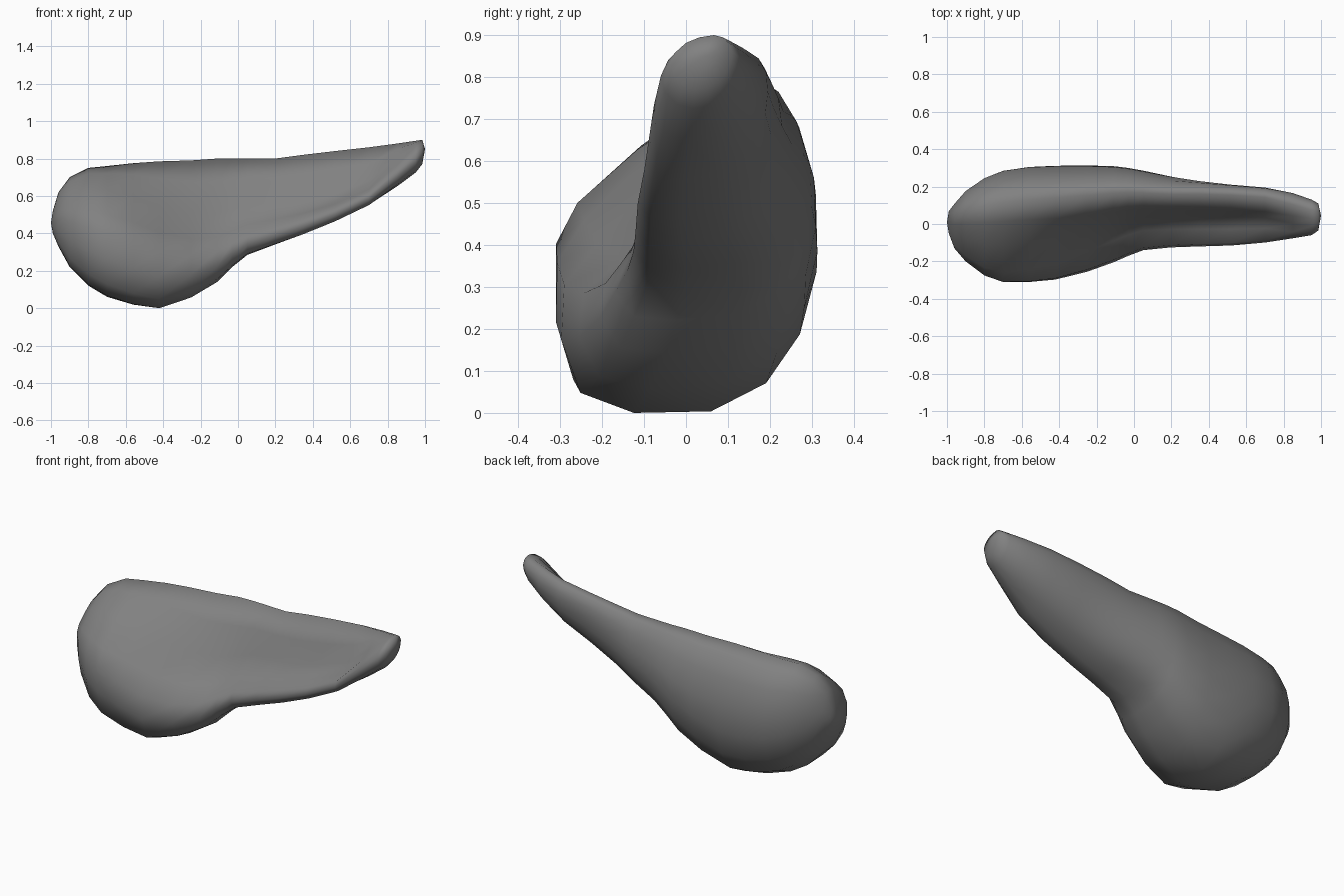
import bpy
import bmesh

default = bpy.data.objects.get("Cube")
if default:
    bpy.data.objects.remove(default, do_unlink=True)


def make_material(name, colour):
    material = bpy.data.materials.new(name)
    material.use_nodes = True
    material.diffuse_color = colour
    material.node_tree.nodes["Principled BSDF"].inputs["Base Color"].default_value = colour
    return material


def smoothstep(low, high, value):
    t = min(max((value - low) / (high - low), 0), 1)
    return t * t * (3 - 2 * t)


# Unit cross-sections (depth, height), from the crest down the back and up the front
bulb_section = [(.71, 1), (.84, .93), (.93, .81), (.99, .62), (.99, .41), (.91, .21),
                (.76, .07), (.55, 0), (.26, .01), (.06, .1), (0, .3), (0, .5),
                (.08, .64), (.32, .82), (.54, .95)]
waist_section = [(.72, 1), (.83, .94), (.92, .82), (.99, .64), (1, .47), (.96, .3),
                 (.86, .14), (.64, .03), (.32, 0), (.1, .01), (0, .1), (.03, .21),
                 (.25, .31), (.41, .51), (.52, .78)]
scooped_section = [(.83, 1), (.93, .95), (.99, .84), (1, .69), (.98, .52), (.91, .35),
                   (.78, .19), (.58, .07), (.32, .01), (.1, 0), (0, .09), (.04, .19),
                   (.27, .25), (.47, .4), (.57, .7)]
tip_section = [(.7, 1), (.84, .96), (.94, .86), (1, .7), (.98, .52), (.91, .32),
               (.77, .15), (.6, .03), (.4, 0), (.2, .07), (.05, .25), (0, .48),
               (.08, .7), (.24, .86), (.46, .96)]

# Stations along the length: x, front, back, bottom, top
stations = [
    (-.99, -.05, .07, .4, .52),
    (-.96, -.13, .11, .33, .62),
    (-.9, -.2, .18, .22, .7),
    (-.8, -.275, .25, .12, .75),
    (-.7, -.31, .29, .06, .76),
    (-.56, -.31, .31, .015, .775),
    (-.42, -.297, .315, -.005, .785),
    (-.25, -.255, .315, .055, .79),
    (-.11, -.205, .31, .14, .8),
    (-.03, -.17, .3, .22, .8),
    (.05, -.14, .285, .285, .8),
    (.2, -.125, .255, .34, .8),
    (.35, -.12, .23, .395, .82),
    (.52, -.115, .21, .465, .84),
    (.7, -.1, .195, .55, .86),
    (.85, -.08, .165, .65, .88),
    (.95, -.06, .13, .725, .895),
    (.985, -.035, .11, .77, .9),
]


def mix(first, second, amount):
    return [(a + (c - a) * amount, b + (d - b) * amount)
            for (a, b), (c, d) in zip(first, second)]


def section_ring(bm, station):
    x, front, back, bottom, top = station
    section = mix(bulb_section, waist_section, smoothstep(-.8, .12, x))
    section = mix(section, scooped_section, smoothstep(.05, .5, x))
    section = mix(section, tip_section, smoothstep(.65, 1, x))
    return [bm.verts.new((x, front + (back - front) * depth, bottom + (top - bottom) * height))
            for depth, height in section]


# Loft the rings and close both ends with fans
bm = bmesh.new()
rings = [section_ring(bm, station) for station in stations]
count = len(bulb_section)
for near, far in zip(rings, rings[1:]):
    for i in range(count):
        j = (i + 1) % count
        bm.faces.new((near[i], near[j], far[j], far[i]))
for ring, point in ((rings[0], (-1, .01, .455)), (rings[-1], (1, .045, .85))):
    pole = bm.verts.new(point)
    for i in range(count):
        bm.faces.new((ring[i], ring[(i + 1) % count], pole))
bmesh.ops.recalc_face_normals(bm, faces=bm.faces)

mesh = bpy.data.meshes.new("scooped_body")
bm.to_mesh(mesh)
bm.free()
mesh.shade_smooth()
mesh.materials.append(make_material("neutral grey", (.22, .22, .22, 1)))
body = bpy.data.objects.new("scooped_body", mesh)
bpy.context.collection.objects.link(body)
